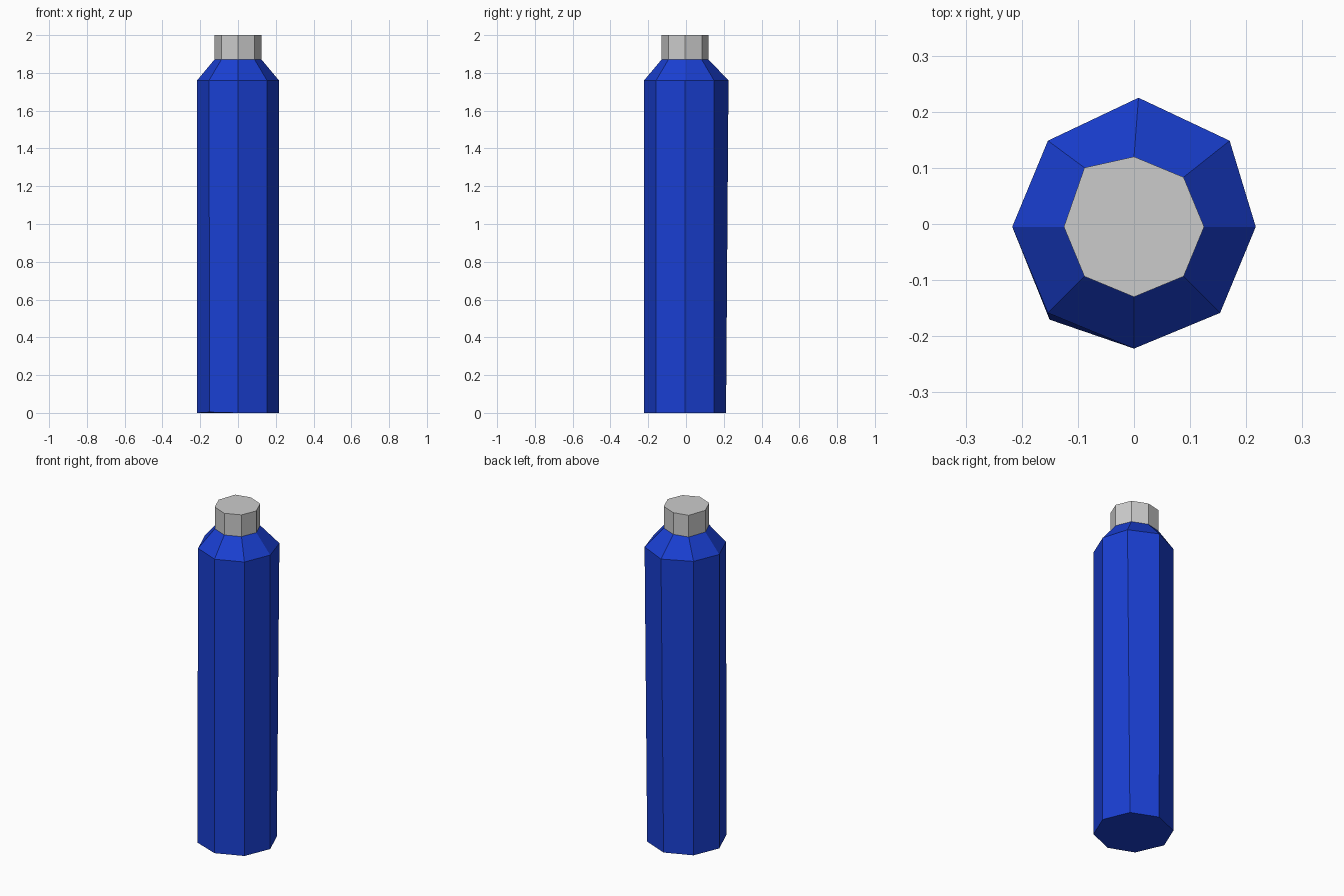
import bpy, bmesh, math

if "Cube" in bpy.data.objects:
    bpy.data.objects.remove(bpy.data.objects["Cube"])

SIDES = 8
CENTRE_Y = -0.005


def ring(bm, radius, z, nudges=None):
    """Octagonal ring of vertices; nudges shift single corners for a hand-cut look."""
    verts = []
    for i in range(SIDES):
        a = math.tau * i / SIDES
        dx, dy, dz = (nudges or {}).get(i, (0, 0, 0))
        verts.append(bm.verts.new((radius * math.cos(a) + dx,
                                   radius * math.sin(a) + CENTRE_Y + dy, z + dz)))
    return verts


def loft(name, rings, close_bottom=False, close_top=False, colour=None):
    bm = bmesh.new()
    loops = [ring(bm, *r) for r in rings]
    for low, high in zip(loops, loops[1:]):
        for i in range(SIDES):
            j = (i + 1) % SIDES
            bm.faces.new((low[i], low[j], high[j], high[i]))
    if close_bottom:
        bm.faces.new(loops[0][::-1])
    if close_top:
        bm.faces.new(loops[-1])
    mesh = bpy.data.meshes.new(name)
    bm.to_mesh(mesh)
    bm.free()
    obj = bpy.data.objects.new(name, mesh)
    bpy.context.collection.objects.link(obj)
    if colour:
        mat = bpy.data.materials.new(name + "_paint")
        mat.diffuse_color = colour
        mat.use_nodes = True
        mat.node_tree.nodes["Principled BSDF"].inputs["Base Color"].default_value = mat.diffuse_color
        mesh.materials.append(mat)
    return obj


# Shared neck outline where the shoulder meets the cap
neck = {3: (0, 0.017, 0)}

# Blue body with sloping shoulder
loft("bottle_body", [
    (0.217, 0.0, {5: (0.003, -0.012, 0.004)}),
    (0.217, 1.76, {1: (0.017, 0, 0), 2: (0.008, 0.013, 0)}),
    (0.125, 1.87, neck),
], close_bottom=True, colour=(0.01, 0.05, 0.65, 1))

# Grey cap
loft("cap", [(0.125, 1.87, neck), (0.125, 2.0, neck)], close_top=True)
